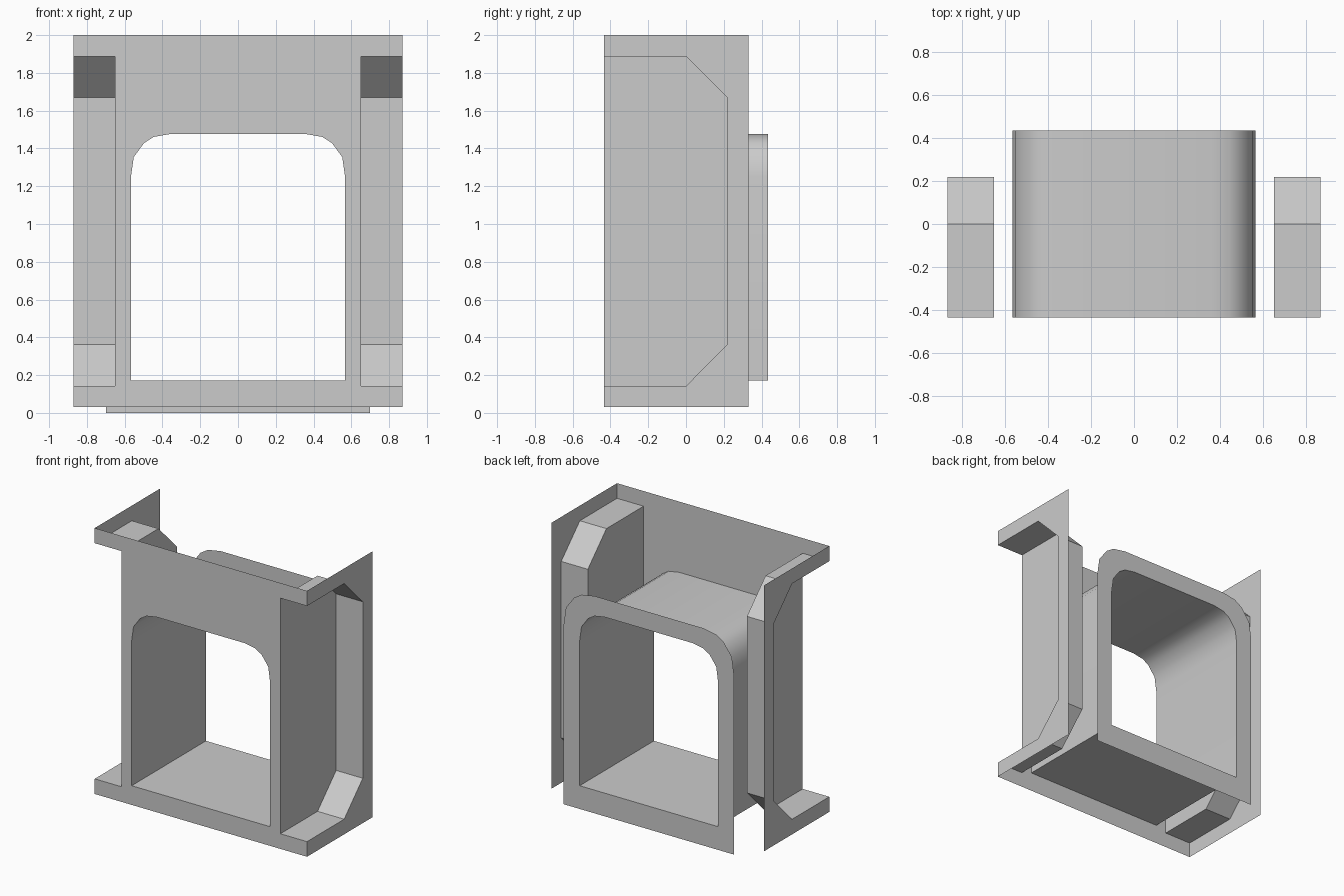
import bpy, bmesh
from mathutils import Vector

if "Cube" in bpy.data.objects:
    bpy.data.objects.remove(bpy.data.objects["Cube"])

FRONT, REAR = -0.435, 0.435
SIDE_REAR, SIDE_X, RECESS_X = 0.33, 0.87, 0.652


def finish(name, bm, mirror=False):
    mesh = bpy.data.meshes.new(name)
    bm.to_mesh(mesh)
    bm.free()
    ob = bpy.data.objects.new(name, mesh)
    bpy.context.collection.objects.link(ob)
    if mirror:
        mod = ob.modifiers.new("Mirror", 'MIRROR')
        mod.use_mirror_merge = False
    return ob


def add_sheet(bm, loops, place, normal):
    """Flat sheet bounded by the first loop; further loops are holes."""
    edges = []
    for loop in loops:
        vs = [bm.verts.new(place(*p)) for p in loop]
        edges += [bm.edges.new((vs[i - 1], vs[i])) for i in range(len(vs))]
    geom = bmesh.ops.triangle_fill(bm, edges=edges, use_beauty=True,
                                   use_dissolve=False, normal=normal)["geom"]
    for f in [g for g in geom if isinstance(g, bmesh.types.BMFace)]:
        f.normal_update()
        if f.normal.dot(normal) < 0:
            f.normal_flip()


def add_strip(bm, profile, place_a, place_b, closed):
    """Wall swept between two copies of a profile, facing its middle."""
    a = [bm.verts.new(place_a(*p)) for p in profile]
    b = [bm.verts.new(place_b(*p)) for p in profile]
    mid = sum((v.co for v in a + b), Vector()) / (2 * len(a))
    for i in range(0 if closed else 1, len(a)):
        f = bm.faces.new((a[i - 1], a[i], b[i], b[i - 1]))
        f.normal_update()
        if f.normal.dot(mid - f.calc_center_median()) < 0:
            f.normal_flip()


def arch(half, bottom, top, k):
    """Rectangle with rounded top corners; k scales the corner."""
    corner = [(0, .228), (.015, .122), (.07, .047), (.121, .015), (.206, 0)]
    right = [(half - k * dx, top - k * dz) for dx, dz in corner]
    left = [(-x, z) for x, z in reversed(right)]
    return [(-half, bottom), (half, bottom)] + right + left


def at_y(y):
    return lambda x, z: Vector((x, y, z))


def at_x(x):
    return lambda y, z: Vector((x, y, z))


window = arch(0.567, 0.172, 1.476, 1.0)
flange = arch(0.698, 0.0, 1.61, 1.22)

# Front panel with window opening and side notches
half = [(SIDE_X, .03), (SIDE_X, .142), (RECESS_X, .142),
        (RECESS_X, 1.888), (SIDE_X, 1.888), (SIDE_X, 2.0)]
outline = half + [(-x, z) for x, z in reversed(half)]
bm = bmesh.new()
add_sheet(bm, [outline, window], at_y(FRONT), Vector((0, -1, 0)))
finish("front_panel", bm)

# Window tunnel running front to back
bm = bmesh.new()
add_strip(bm, window, at_y(FRONT), at_y(REAR), True)
tunnel = finish("window_tunnel", bm)
bpy.context.view_layer.objects.active = tunnel
tunnel.select_set(True)
bpy.ops.object.shade_smooth_by_angle(angle=0.7)

# Flat flange round the rear end of the tunnel
bm = bmesh.new()
add_sheet(bm, [flange, window], at_y(REAR), Vector((0, 1, 0)))
finish("rear_flange", bm)

# Side panels, cut away around the recess
recess = [(FRONT, .142), (0, .142), (.218, .362),
          (.218, 1.67), (0, 1.888), (FRONT, 1.888)]
side = [(FRONT, .03), (SIDE_REAR, .03), (SIDE_REAR, 2.0), (FRONT, 2.0)]
bm = bmesh.new()
add_sheet(bm, [side + recess[::-1]], at_x(SIDE_X), Vector((1, 0, 0)))
finish("side_panel", bm, mirror=True)

# Side recesses: chamfered wall plus inner face
bm = bmesh.new()
add_strip(bm, recess, at_x(RECESS_X), at_x(SIDE_X), False)
add_sheet(bm, [recess], at_x(RECESS_X), Vector((1, 0, 0)))
finish("side_recess", bm, mirror=True)
